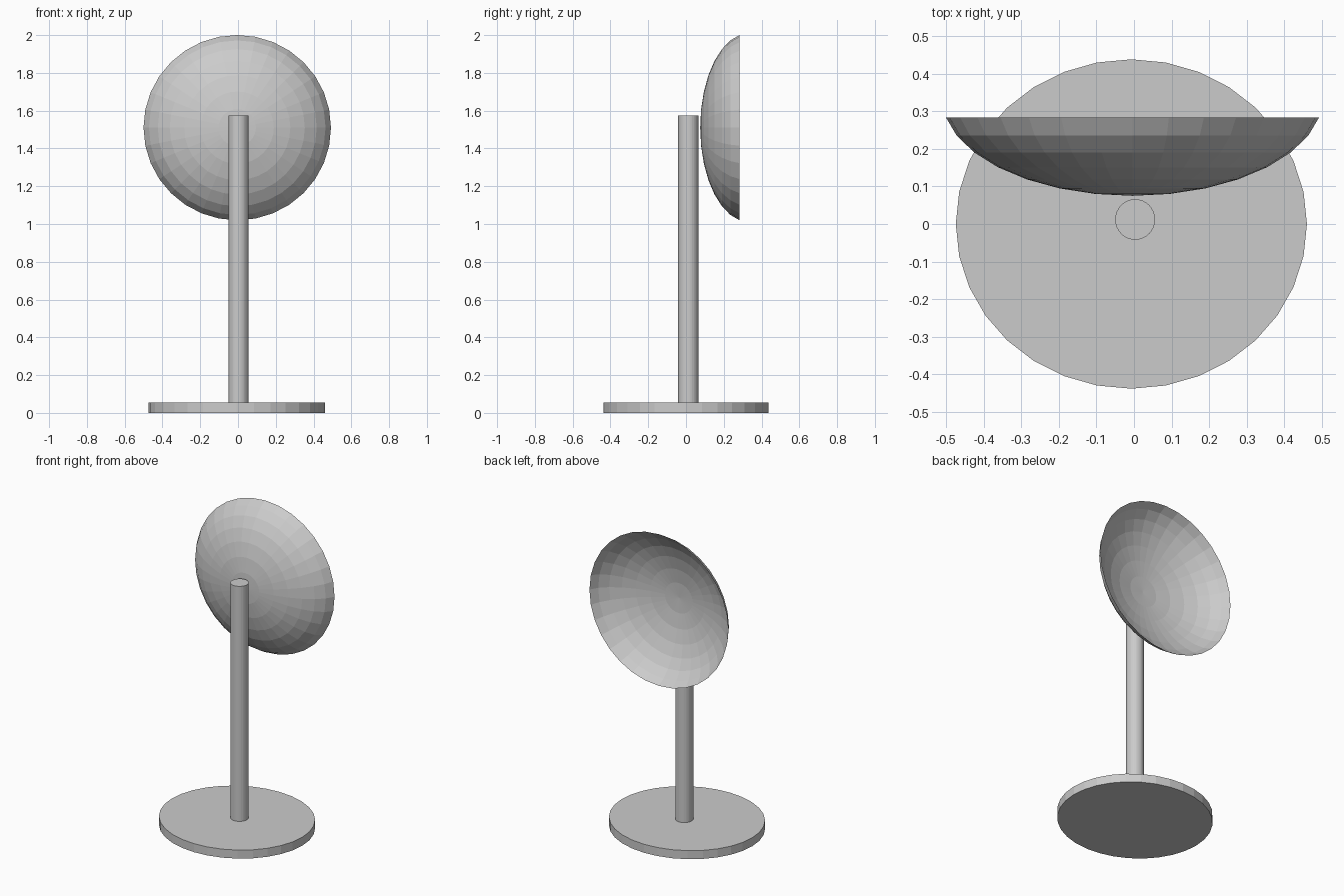
import bpy, bmesh, math
from mathutils import Matrix, Vector

old = bpy.data.objects.get("Cube")
if old:
    bpy.data.objects.remove(old, do_unlink=True)

SIDES = 32

# One plain grey for every part
grey = bpy.data.materials.new("light_grey")
grey.use_nodes = True
colour = (0.6, 0.6, 0.6, 1)
grey.diffuse_color = colour
grey.node_tree.nodes["Principled BSDF"].inputs["Base Color"].default_value = colour


def add_object(name, bm, location):
    mesh = bpy.data.meshes.new(name)
    bm.to_mesh(mesh)
    bm.free()
    mesh.materials.append(grey)
    obj = bpy.data.objects.new(name, mesh)
    obj.location = location
    bpy.context.collection.objects.link(obj)
    return obj


def add_cylinder(name, x, y, bottom, top, rx, ry):
    bm = bmesh.new()
    bmesh.ops.create_cone(bm, cap_ends=True, segments=SIDES,
                          radius1=1, radius2=1, depth=top - bottom)
    bmesh.ops.scale(bm, vec=(rx, ry, 1), verts=bm.verts)
    return add_object(name, bm, (x, y, (bottom + top) / 2))


# Oval foot and upright pole
add_cylinder("base_plate", -0.007, 0, 0, 0.055, 0.467, 0.438)
add_cylinder("pole", 0.003, 0.012, 0.055, 1.575, 0.053, 0.054)

# Shallow open dish: a flattened sphere cut just before its equator
bm = bmesh.new()
bmesh.ops.create_uvsphere(bm, u_segments=SIDES, v_segments=16, radius=1)
rim = -math.sin(math.radians(11.25))
bmesh.ops.delete(bm, geom=[v for v in bm.verts if v.co.z > rim + 0.01],
                 context='VERTS')
bmesh.ops.rotate(bm, cent=Vector(), matrix=Matrix.Rotation(-math.pi / 2, 3, 'X'),
                 verts=bm.verts)
bmesh.ops.scale(bm, vec=(0.506, 0.259, 0.5), verts=bm.verts)
add_object("dish", bm, (-0.004, 0.334, 1.51))
